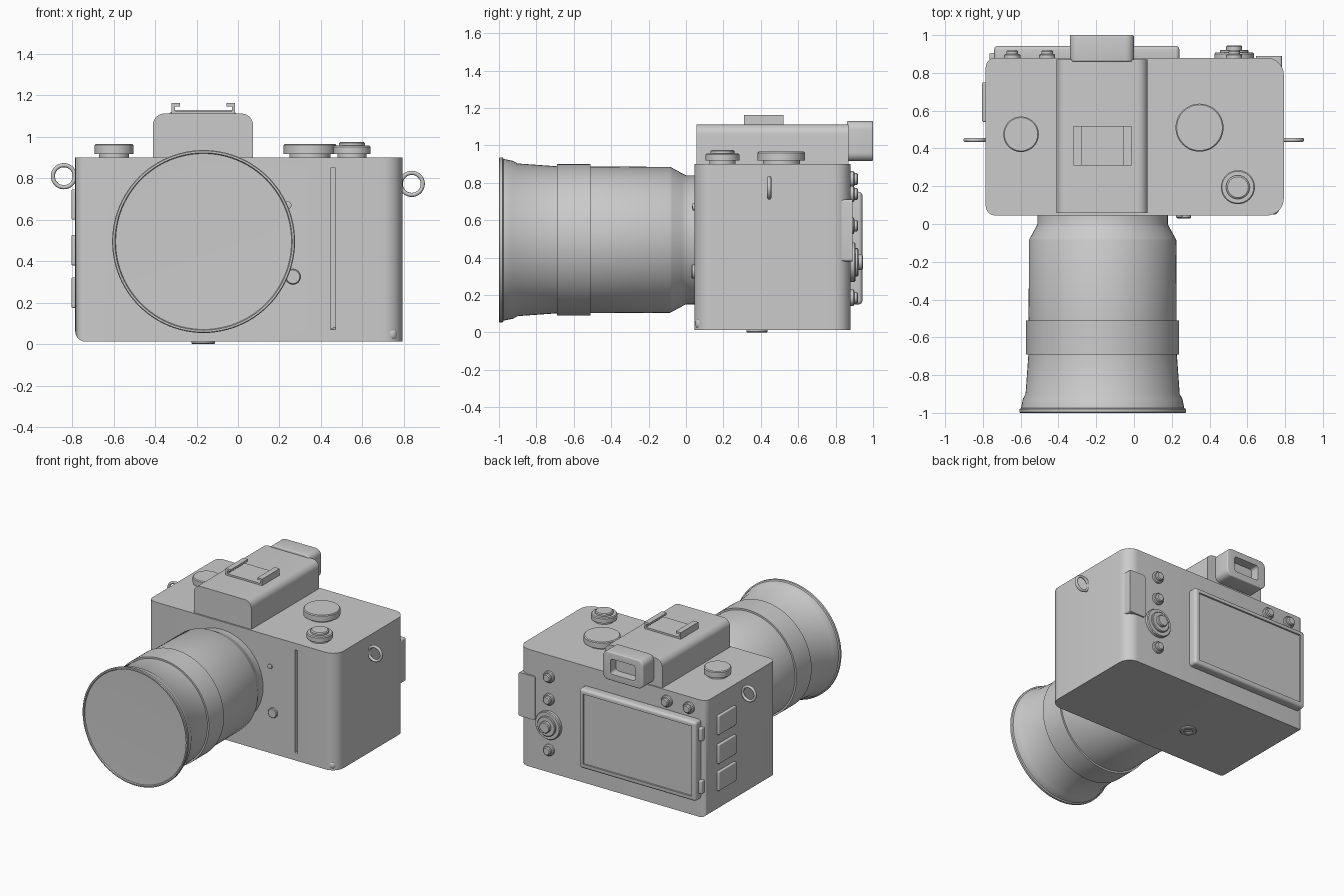
import bpy, bmesh
from math import radians, tau
from mathutils import Matrix, Vector

if "Cube" in bpy.data.objects:
    bpy.data.objects.remove(bpy.data.objects["Cube"])

ROT = {'Z': Matrix(), 'Y': Matrix.Rotation(radians(-90), 4, 'X')}


def finish(name, bm):
    bmesh.ops.recalc_face_normals(bm, faces=bm.faces)
    me = bpy.data.meshes.new(name)
    bm.to_mesh(me)
    bm.free()
    ob = bpy.data.objects.new(name, me)
    bpy.context.collection.objects.link(ob)
    return ob


def bevel(bm, test, r, seg=6):
    edges = [e for e in bm.edges if test(e)]
    bmesh.ops.bevel(bm, geom=edges, offset=r, offset_type='OFFSET',
                    segments=seg, profile=0.5, affect='EDGES')


def along(axis):
    def test(e):
        d = (e.verts[0].co - e.verts[1].co).normalized()
        return abs(d[axis]) > 0.99
    return test


def box_bm(lo, hi):
    bm = bmesh.new()
    bmesh.ops.create_cube(bm, size=1)
    lo, hi = Vector(lo), Vector(hi)
    for v in bm.verts:
        v.co = [(lo[i] + hi[i]) / 2 + v.co[i] * (hi[i] - lo[i]) for i in range(3)]
    return bm


def box(name, lo, hi, r=0, axis=None, soft=0):
    """Box with edges along one axis rounded by r, then every remaining rim softened."""
    bm = box_bm(lo, hi)
    if r:
        bevel(bm, along(axis) if axis is not None else (lambda e: True), r)
    if soft:
        bevel(bm, lambda e: len(e.link_faces) == 2 and e.calc_face_angle() > 1.2, soft, 4)
    return finish(name, bm)


def lathe(name, profile, origin, axis='Z', sides=48):
    """Turn (radius, height) points around an axis."""
    bm = bmesh.new()
    vs = [bm.verts.new((r, 0, h)) for r, h in profile]
    es = [bm.edges.new(p) for p in zip(vs, vs[1:])]
    bmesh.ops.spin(bm, geom=vs + es, cent=(0, 0, 0), axis=(0, 0, 1),
                   angle=tau, steps=sides, use_merge=False)
    bmesh.ops.remove_doubles(bm, verts=bm.verts, dist=1e-5)
    bm.transform(Matrix.Translation(origin) @ ROT[axis])
    return finish(name, bm)


def cut(ob, cutter):
    m = ob.modifiers.new("cut", 'BOOLEAN')
    m.operation, m.solver, m.object = 'DIFFERENCE', 'EXACT', cutter
    bpy.context.view_layer.objects.active = ob
    bpy.ops.object.modifier_apply(modifier=m.name)
    bpy.data.objects.remove(cutter)


# Body: small rounding on the left, large rounding on the grip side
bm = box_bm((-0.785, 0.045, 0.012), (0.793, 0.88, 0.90))
mid = lambda e: (e.verts[0].co + e.verts[1].co) / 2
up = along(2)
bevel(bm, lambda e: mid(e).x < -0.7 and (up(e) or mid(e).z < 0.02), 0.05)
bevel(bm, lambda e: mid(e).x > 0.75 and up(e), 0.09, 10)
body = finish("body", bm)
cut(body, box("groove_cutter", (0.445, 0, 0.07), (0.47, 0.085, 0.85)))
box("grip_foot", (0.44, 0.05, 0.016), (0.768, 0.25, 0.08), 0.028)

# Viewfinder hump and eyepiece
bm = box_bm((-0.41, 0.057, 0.85), (0.072, 0.87, 1.112))
bevel(bm, lambda e: along(1)(e) and mid(e).z > 1, 0.055, 8)
finish("viewfinder_hump", bm)
eye = box("eyepiece", (-0.34, 0.86, 0.915), (0, 1.0, 1.13), 0.045, 1, 0.008)
cut(eye, box("eyepiece_cutter", (-0.275, 0.93, 0.965), (-0.065, 1.1, 1.08), 0.02, 1))

# Hot shoe
cx = -0.167
box("shoe_plate", (cx - 0.153, 0.31, 1.10), (cx + 0.153, 0.52, 1.125))
for side, s in (("left", -1), ("right", 1)):
    for part, inner, z0, z1 in (("rail", 0.138, 1.12, 1.15), ("lip", 0.112, 1.147, 1.162)):
        a, b = sorted((cx + s * inner, cx + s * 0.153))
        box(f"shoe_{part}_{side}", (a, 0.31, z0), (b, 0.52, z1))

# Top dials
def dial(name, x, y, r, top=0.966):
    lathe(name, [(0, 0.89), (r * 0.78, 0.89), (r * 0.78, 0.918), (r, 0.918),
                 (r, top - 0.006), (r - 0.006, top), (0, top)], (x, y, 0))


dial("left_dial", -0.598, 0.475, 0.094)
dial("mode_dial", 0.347, 0.51, 0.127)
dial("shutter_collar", 0.55, 0.195, 0.09, 0.957)
lathe("shutter_button", [(0, 0.95), (0.063, 0.95), (0.063, 0.97), (0.055, 0.976), (0, 0.976)],
      (0.55, 0.195, 0))

# Lens
lathe("lens", [(0, 0.06), (0.345, 0.06), (0.345, 0.0), (0.355, -0.02), (0.385, -0.075),
               (0.39, -0.085), (0.392, -0.51), (0.405, -0.51), (0.405, -0.69), (0.393, -0.69),
               (0.408, -0.90), (0.422, -0.925), (0.432, -0.975), (0.441, -0.98),
               (0.441, -0.996), (0.437, -1.0), (0.428, -1.0), (0.424, -0.992),
               (0.313, -0.99), (0, -0.99)],
      (-0.166, 0, 0.495), 'Y', 96)

# Front controls
lathe("lens_release", [(0, 0.06), (0.037, 0.06), (0.037, 0.034), (0.032, 0.029), (0, 0.029)],
      (0.265, 0, 0.325), 'Y', 32)
lathe("focus_lamp", [(0, 0.06), (0.018, 0.06), (0.018, 0.036), (0, 0.032)],
      (0.24, 0, 0.67), 'Y', 24)

# Tilting screen with sunken display
screen = box("screen", (-0.74, 0.86, 0.15), (0.24, 0.943, 0.752), 0.02)
cut(screen, box("display_cutter", (-0.705, 0.93, 0.185), (0.205, 1.0, 0.717)))
for i, z in enumerate((0.2, 0.6)):
    box(f"screen_hinge_{i + 1}", (-0.765, 0.86, z), (-0.735, 0.905, z + 0.1), 0.008)

# Back buttons
for i, (x, z) in enumerate(((-0.645, 0.82), (-0.46, 0.82), (0.53, 0.74), (0.53, 0.57), (0.53, 0.185))):
    lathe(f"back_button_{i + 1}", [(0, 0.87), (0.043, 0.87), (0.043, 0.895), (0.036, 0.9),
                                   (0.031, 0.9), (0.031, 0.914), (0.024, 0.92), (0, 0.92)],
          (x, 0, z), 'Y', 32)
lathe("control_wheel", [(0, 0.87), (0.105, 0.87), (0.105, 0.9), (0.1, 0.907), (0.075, 0.907),
                        (0.075, 0.918), (0.07, 0.922), (0.042, 0.922), (0.042, 0.94),
                        (0.037, 0.945), (0, 0.945)], (0.53, 0, 0.375), 'Y')
box("thumb_rest", (0.645, 0.8, 0.38), (0.783, 0.89, 0.71), 0.012, 1)

# Port doors on the left side
for i, z in enumerate((0.175, 0.38, 0.6)):
    box(f"port_door_{i + 1}", (-0.804, 0.54, z), (-0.77, 0.75, z + 0.146), 0.008)

# Strap rings
for side, x, z in (("left", -0.84, 0.81), ("right", 0.838, 0.773)):
    n = 16
    ring = [(0.053 + 0.010 * Vector((1, 0)).x * c, 0.011 * s) for c, s in
            ((Matrix.Rotation(tau * k / n, 2) @ Vector((1, 0))) for k in range(n + 1))]
    lathe(f"strap_ring_{side}", ring, (x, 0.445, z), 'Y')

# Tripod socket
lathe("tripod_socket", [(0, 0.02), (0.028, 0.02), (0.028, 0.004), (0.032, 0), (0.052, 0),
                        (0.057, 0.005), (0.057, 0.03)], (-0.168, 0.38, 0))

# Smooth shading with sharp edges kept
bpy.ops.object.select_all(action='SELECT')
bpy.context.view_layer.objects.active = body
bpy.ops.object.shade_smooth_by_angle(angle=radians(35))
